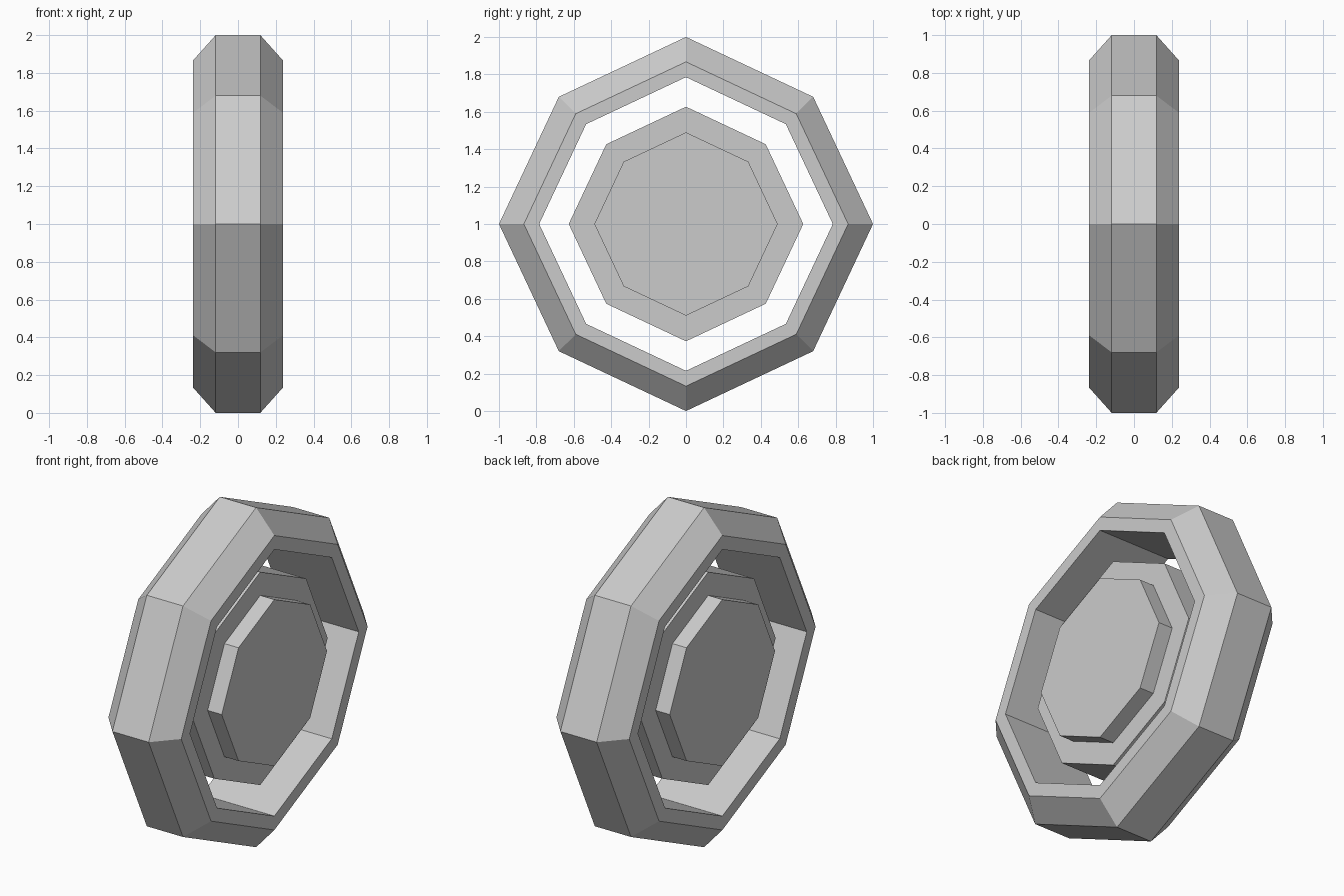
import bpy, bmesh

if "Cube" in bpy.data.objects:
    bpy.data.objects.remove(bpy.data.objects["Cube"])

DIAGONAL = 0.68   # y and z of the diagonal corners relative to the axis corners
AXLE_HEIGHT = 1.0
CORNERS = [(1, 0), (DIAGONAL, DIAGONAL), (0, 1), (-DIAGONAL, DIAGONAL),
           (-1, 0), (-DIAGONAL, -DIAGONAL), (0, -1), (DIAGONAL, -DIAGONAL)]


def lathe(name, profile, closed):
    """Sweep an (x, radius) profile around the x axis in eight sides."""
    bm = bmesh.new()
    rings = [[bm.verts.new((x, r * c, r * s)) for c, s in CORNERS]
             for x, r in profile]
    pairs = list(zip(rings, rings[1:]))
    if closed:
        pairs.append((rings[-1], rings[0]))
    else:
        bm.faces.new(rings[0])
        bm.faces.new(rings[-1])
    for a, b in pairs:
        for i in range(8):
            j = (i + 1) % 8
            bm.faces.new((a[i], a[j], b[j], b[i]))
    bmesh.ops.recalc_face_normals(bm, faces=bm.faces)
    mesh = bpy.data.meshes.new(name)
    bm.to_mesh(mesh)
    bm.free()
    obj = bpy.data.objects.new(name, mesh)
    obj.location.z = AXLE_HEIGHT
    bpy.context.collection.objects.link(obj)
    return obj


def mirrored(half):
    """Complete a half profile across x = 0."""
    return half + [(-x, r) for x, r in reversed(half)]


# Outer ring with bevelled tread and a straight inner wall
lathe("outer_ring", mirrored([(0.237, 0.785), (0.237, 0.867), (0.118, 1.0)]), True)

# Floating hub with a raised plate on each side
lathe("hub", mirrored([(0.237, 0.49), (0.145, 0.49), (0.145, 0.627)]), False)
